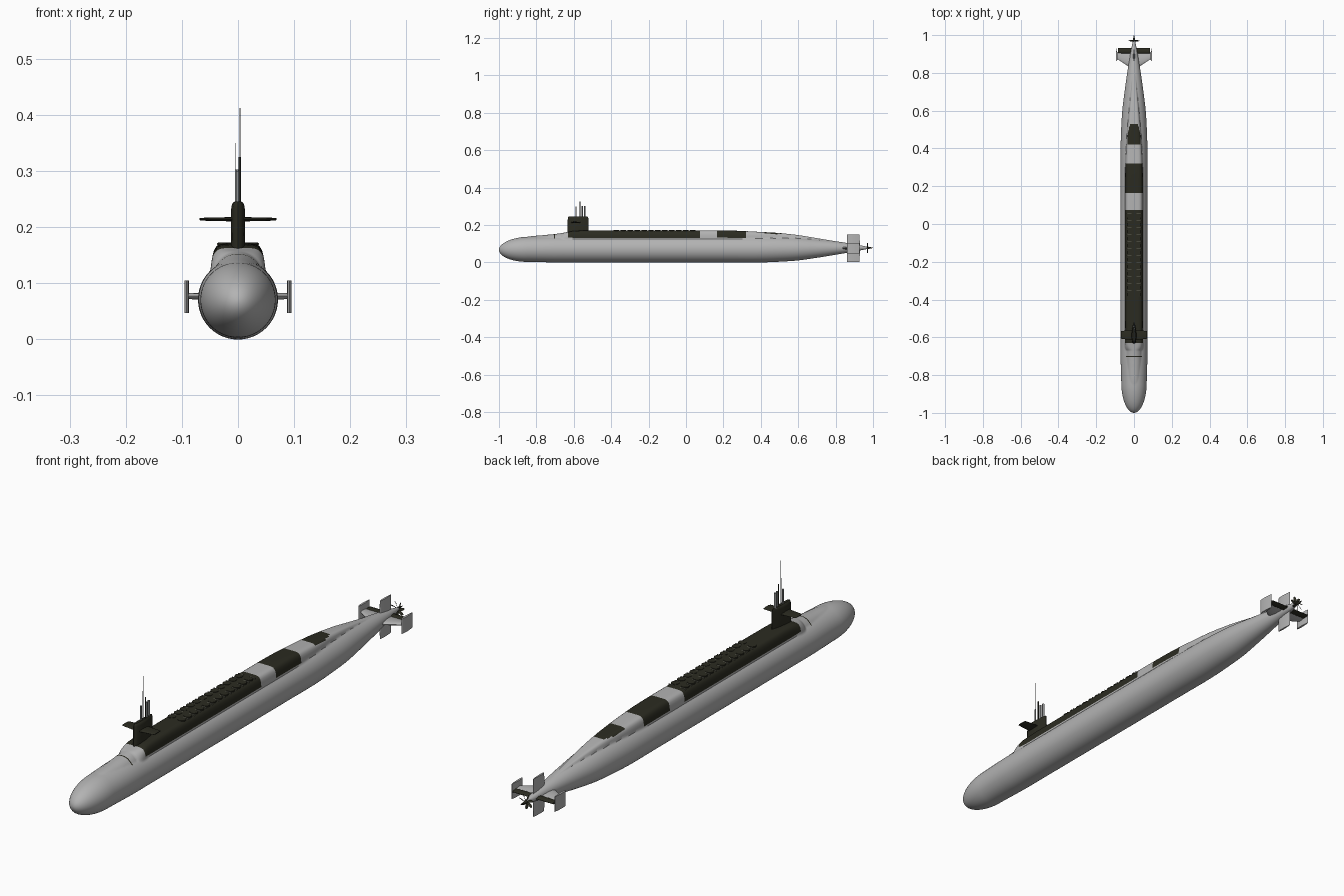
import bpy, bmesh, math
from mathutils import Vector

if "Cube" in bpy.data.objects:
    bpy.data.objects.remove(bpy.data.objects["Cube"])


def material(name, rgb):
    m = bpy.data.materials.new(name)
    m.diffuse_color = (*rgb, 1)
    m.use_nodes = True
    m.node_tree.nodes["Principled BSDF"].inputs["Base Color"].default_value = m.diffuse_color
    return m


GREY = material("hull grey", (0.45, 0.45, 0.45))
DARK = material("dark olive", (0.024, 0.024, 0.015))
MAST = material("mast grey", (0.27, 0.28, 0.28))
TRIM = material("hatch trim", (0.14, 0.14, 0.11))


def finish(name, bm, mats, angle=35):
    bmesh.ops.recalc_face_normals(bm, faces=bm.faces)
    me = bpy.data.meshes.new(name)
    bm.to_mesh(me)
    bm.free()
    ob = bpy.data.objects.new(name, me)
    bpy.context.collection.objects.link(ob)
    for m in mats:
        me.materials.append(m)
    bpy.ops.object.select_all(action='DESELECT')
    ob.select_set(True)
    bpy.context.view_layer.objects.active = ob
    bpy.ops.object.shade_smooth_by_angle(angle=math.radians(angle))
    return ob


def loft(bm, rings):
    loops = [[bm.verts.new(p) for p in r] for r in rings]
    n = len(loops[0])
    for a, b in zip(loops, loops[1:]):
        for i in range(n):
            bm.faces.new((a[i], a[(i + 1) % n], b[(i + 1) % n], b[i]))
    bm.faces.new(loops[0])
    bm.faces.new(loops[-1])


# Hull stations: y, radius, centre z, deck half width, deck height above centre
STATIONS = [
    (-1.00, .064, .067, .030, .040), (-.85, .067, .070, .045, .067),
    (-.75, .070, .071, .052, .076), (-.70, .071, .071, .053, .081),
    (-.64, .071, .071, .050, .090), (-.60, .071, .071, .047, .097),
    (-.50, .071, .071, .047, .100), (.00, .071, .071, .047, .100),
    (.25, .071, .071, .047, .099), (.40, .071, .071, .043, .092),
    (.50, .068, .072, .036, .085), (.60, .062, .073, .028, .073),
    (.70, .050, .075, .018, .055), (.80, .036, .077, .010, .036),
    (.88, .023, .078, .005, .020), (.93, .014, .078, .003, .012),
    (.97, .006, .078, .002, .005)]


def station(y):
    k = max(i for i in range(len(STATIONS) - 1) if STATIONS[i][0] <= y + 1e-9)
    a, b = STATIONS[k], STATIONS[k + 1]
    p, q = STATIONS[max(k - 1, 0)], STATIONS[min(k + 2, len(STATIONS) - 1)]
    h = b[0] - a[0]
    t = (y - a[0]) / h
    out = []
    for j in range(1, 5):
        m0 = (b[j] - p[j]) / (b[0] - p[0]) * h
        m1 = (q[j] - a[j]) / (q[0] - a[0]) * h
        out.append((2*t**3 - 3*t*t + 1) * a[j] + (t**3 - 2*t*t + t) * m0
                   + (3*t*t - 2*t**3) * b[j] + (t**3 - t*t) * m1)
    return out


def hull_ring(y, n=96):
    r, zc, w, h = station(y)
    f = math.sqrt(max(0.0004, 1 - ((-.85 - y) / .15) ** 2)) if y < -.85 else 1
    p = 2.2 + 3.8 * min(1, max(0, (y + .67) / .05))
    ring = []
    for i in range(n):
        a = 2 * math.pi * i / n
        c, s = math.cos(a), math.sin(a)
        d = r
        if s > 0:
            d = max(r, (abs(c / w) ** p + abs(s / h) ** p) ** (-1 / p))
        ring.append((d * f * c, y, zc + d * f * s))
    return ring


# Hull with raised deck; dark deck patches chosen by position
ys = [-1 + .15 * (1 - math.cos(math.pi / 2 * i / 24)) for i in range(24)]
ys += [-.85 + .005 * i for i in range(365)]
bm = bmesh.new()
loft(bm, [hull_ring(y) for y in ys])
for f in bm.faces:
    x, y, z = f.calc_center_median()
    deck = z > .133 and (-.63 < y < .075 or .165 < y < .32)
    if .42 < y < .53 and z > .1:
        deck = abs(x) < .036 * math.sqrt(1 - ((y - .42) / .112) ** 2 * .75)
    seam = -.706 < y < -.700 and abs(x) < .045 and z > .1
    f.material_index = int(deck or seam)
finish("hull", bm, [GREY, DARK])

# Foil shape shared by the sail and all fins
FOIL = [(0, 0), (.03, .45), (.1, .75), (.25, 1), (.5, 1), (.8, .65), (1, .12)]


def fin(name, mat, origin, axis, sections):
    """Sections along axis: distance, leading y, trailing y, thickness."""
    axis, origin = Vector(axis), Vector(origin)
    side = axis.cross(Vector((0, 1, 0)))
    outline = FOIL + [(u, -v) for u, v in reversed(FOIL[1:])]
    rings = []
    for s, y0, y1, t in sections:
        rings.append([origin + axis * s + side * (v * t / 2)
                      + Vector((0, y0 + (y1 - y0) * u, 0)) for u, v in outline])
    bm = bmesh.new()
    loft(bm, rings)
    return finish(name, bm, [mat])


UP = (0, 0, 1)
fin("sail", DARK, (0, 0, 0), UP,
    [(.14, -.635, -.52, .026), (.236, -.632, -.522, .024),
     (.243, -.630, -.524, .019), (.246, -.626, -.528, .011)])

for sx, label in ((-1, "left"), (1, "right")):
    out = (sx, 0, 0)
    fin(label + "_sail_plane", DARK, (0, 0, .214), out,
        [(.005, -.615, -.562, .008), (.066, -.608, -.566, .005), (.069, -.604, -.569, .003)])
    fin(label + "_stern_plane", GREY, (0, 0, .077), out,
        [(.008, .82, .908, .014), (.088, .873, .908, .011)])
    fin(label + "_elevator", DARK, (0, 0, .077), out,
        [(.008, .903, .932, .011), (.086, .903, .932, .010)])
    fin(label + "_end_plate", GREY, (sx * .0915, 0, 0), UP,
        [(.047, .862, .928, .008), (.105, .862, .928, .008)])

for sz, label in ((1, "upper"), (-1, "lower")):
    fin(label + "_rudder", GREY, (0, 0, .076), (0, 0, sz),
        [(.008, .860, .930, .009), (.073, .862, .928, .007)])


def rod(name, mat, x, y, z0, z1, r, n=16):
    bm = bmesh.new()
    loft(bm, [[(x + r * math.cos(2 * math.pi * i / n), y + r * math.sin(2 * math.pi * i / n), z)
               for i in range(n)] for z in (z0, z1)])
    return finish(name, bm, [mat])


# Masts: x, y, top, radius, material
for i, (x, y, top, r, m) in enumerate([
        (-.001, -.541, .303, .0045, MAST), (.001, -.555, .303, .0035, MAST),
        (.003, -.567, .325, .0022, DARK), (-.001, -.588, .300, .003, MAST),
        (.0035, -.580, .412, .0007, MAST), (-.005, -.572, .350, .0007, MAST)]):
    rod("mast_%d" % (i + 1), m, x, y, .23, top, r)

# Missile hatches with slim hinge plates, two rows of twelve
for i in range(12):
    for sx in (-1, 1):
        y = .035 - i * .037
        rod("deck_hatch", DARK, sx * .021, y, .166, .1727, .0145, 24)
        bm = bmesh.new()
        bmesh.ops.create_cube(bm, size=1)
        for v in bm.verts:
            v.co = (v.co.x * .024 + sx * .025, v.co.y * .003 + y + .0185, v.co.z * .004 + .1695)
        finish("hatch_hinge", bm, [TRIM])

# Propeller hub and seven twisted blades
bm = bmesh.new()
loft(bm, [[(r * math.cos(math.pi * i / 8), y, .078 + r * math.sin(math.pi * i / 8))
           for i in range(16)]
          for y, r in ((.960, .0065), (.975, .006), (.990, .003), (1.0, .0005))])
finish("propeller_hub", bm, [DARK])

bm = bmesh.new()
for k in range(7):
    a = 2 * math.pi * k / 7
    rad = Vector((math.cos(a), 0, math.sin(a)))
    tan = Vector((-math.sin(a), 0, math.cos(a)))
    rings = []
    for r, chord, twist, sweep in ((.003, .006, 1.0, 0), (.012, .010, .8, .001),
                                   (.021, .011, .6, .003), (.028, .006, .5, .006)):
        d = tan * math.cos(twist) + Vector((0, math.sin(twist), 0))
        nrm = d.cross(rad)
        c = Vector((0, .970, .078)) + rad * r + tan * sweep
        rings.append([c + d * (chord / 2 * u) + nrm * (.0007 * v)
                      for u, v in ((-1, 0), (0, 1), (1, 0), (0, -1))])
    loft(bm, rings)
finish("propeller_blades", bm, [DARK])
